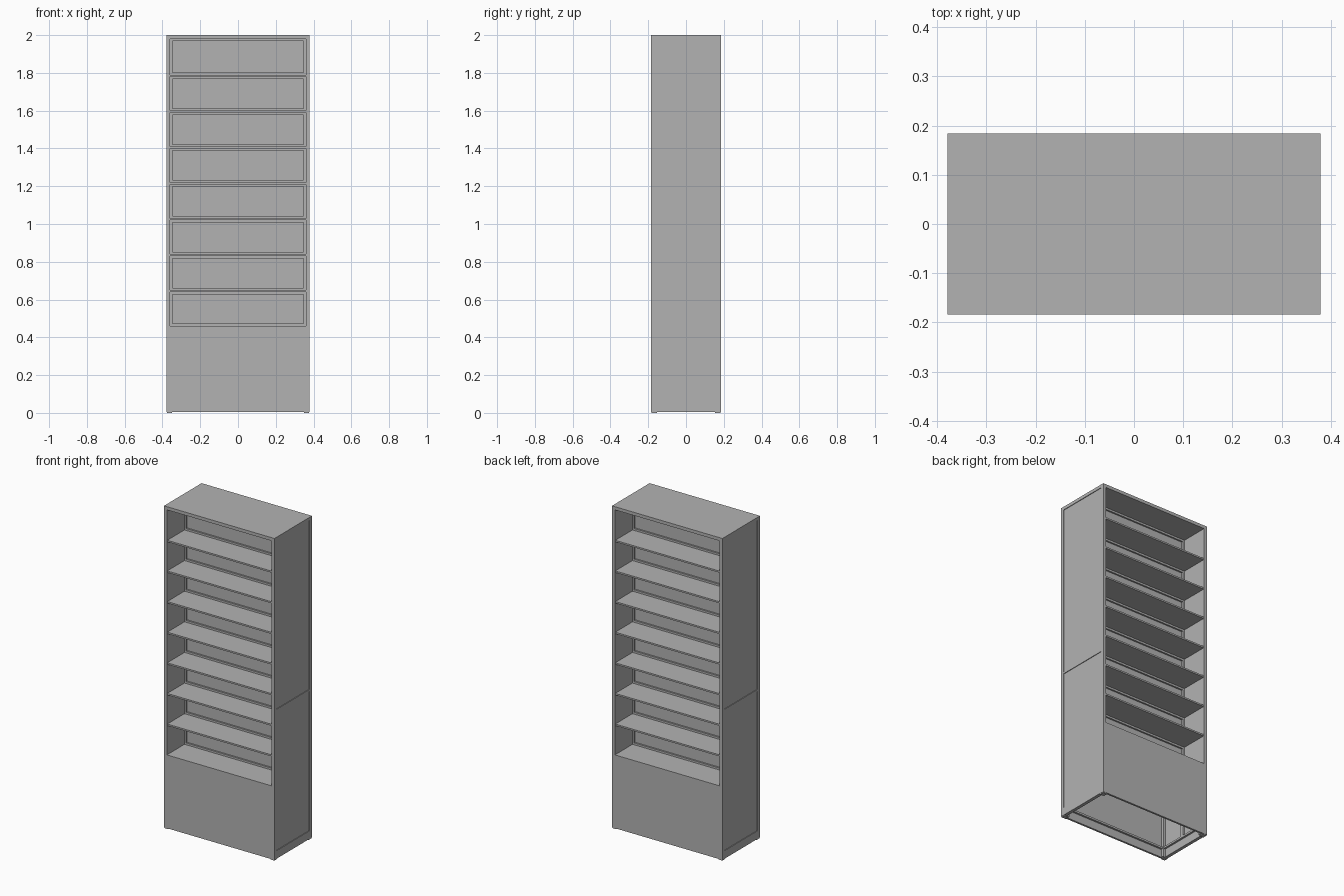
import bpy

cube = bpy.data.objects.get("Cube")
if cube:
    bpy.data.objects.remove(cube)

steel = bpy.data.materials.new("grey_steel")
steel.use_nodes = True
GREY = (0.45, 0.45, 0.45, 1)
steel.diffuse_color = GREY
steel.node_tree.nodes["Principled BSDF"].inputs["Base Color"].default_value = GREY

W, D, H = 0.379, 0.184, 2.0     # half width, half depth, height
T = 0.02                        # wall thickness
IN = W - T                      # inner half width
BASE = 0.46                     # top of the closed base
ROWS = 8
PITCH = (H - T - BASE) / ROWS
FOOT = 0.005


def box(name, x, y, z):
    """Box from (min, max) ranges on each axis."""
    verts = [(a, b, c) for a in x for b in y for c in z]
    faces = [(0, 1, 3, 2), (4, 6, 7, 5), (0, 4, 5, 1),
             (2, 3, 7, 6), (0, 2, 6, 4), (1, 5, 7, 3)]
    mesh = bpy.data.meshes.new(name)
    mesh.from_pydata(verts, [], faces)
    mesh.materials.append(steel)
    obj = bpy.data.objects.new(name, mesh)
    bpy.context.collection.objects.link(obj)
    return obj


def span(sign, a, b):
    return tuple(sorted((sign * a, sign * b)))


SIDES = (("left", 1), ("right", -1))
FACES = (("front", -1), ("back", 1))

# Top cap
box("top_panel", (-W, W), (-D, D), (H - T, H))

# Side walls: recessed sheet with a raised border and a middle rail
for side, s in SIDES:
    box(side + "_side_sheet", span(s, IN, W - 0.004), (-D + 0.01, D - 0.01), (FOOT, H - T))
    for face, f in FACES:
        box(f"{side}_{face}_stile", span(s, IN, W), span(f, D - 0.022, D), (FOOT, H - T))
    for rail, lo, hi in (("bottom", FOOT, 0.055), ("middle", 0.92, 0.932)):
        box(f"{side}_{rail}_rail", span(s, IN, W), (-D + 0.022, D - 0.022), (lo, hi))

# Closed base, open underneath, with inner flanges, posts and feet
for face, f in FACES:
    box(face + "_base_panel", (-IN, IN), span(f, D - 0.012, D), (FOOT, BASE))
    box(face + "_base_flange", (-IN, IN), span(f, D - 0.024, D - 0.012), (0.055, 0.067))
    for side, s in SIDES:
        box(f"{face}_{side}_base_post", span(s, IN - 0.015, IN),
            span(f, D - 0.03, D - 0.012), (FOOT, BASE - 0.012))
        box(f"{face}_{side}_foot", span(s, W - 0.03, W - 0.002),
            span(f, D - 0.03, D - 0.002), (0, FOOT))
for side, s in SIDES:
    box(side + "_base_flange", span(s, IN - 0.012, IN), (-D + 0.024, D - 0.024), (0.055, 0.067))

# Central divider carried on two uprights
box("divider_sheet", (-IN, IN), (-0.002, 0.002), (BASE - 0.012, H - T))
for side, s in SIDES:
    box(side + "_upright", span(s, IN - 0.012, IN), (-0.012, 0.012), (0.055, H - T))

# Shelves on both faces, with thin rails framing each divider bay
for i in range(ROWS):
    z = BASE + i * PITCH
    ceiling = z + PITCH - (0.01 if i < ROWS - 1 else 0)
    for face, f in FACES:
        box(f"{face}_shelf_{i + 1}", (-IN, IN), span(f, 0.002, D - 0.004), (z - 0.01, z))
        box(f"{face}_lower_rail_{i + 1}", (-IN + 0.012, IN - 0.012),
            span(f, 0.002, 0.012), (z, z + 0.012))
        box(f"{face}_upper_rail_{i + 1}", (-IN + 0.012, IN - 0.012),
            span(f, 0.002, 0.012), (ceiling - 0.012, ceiling))
